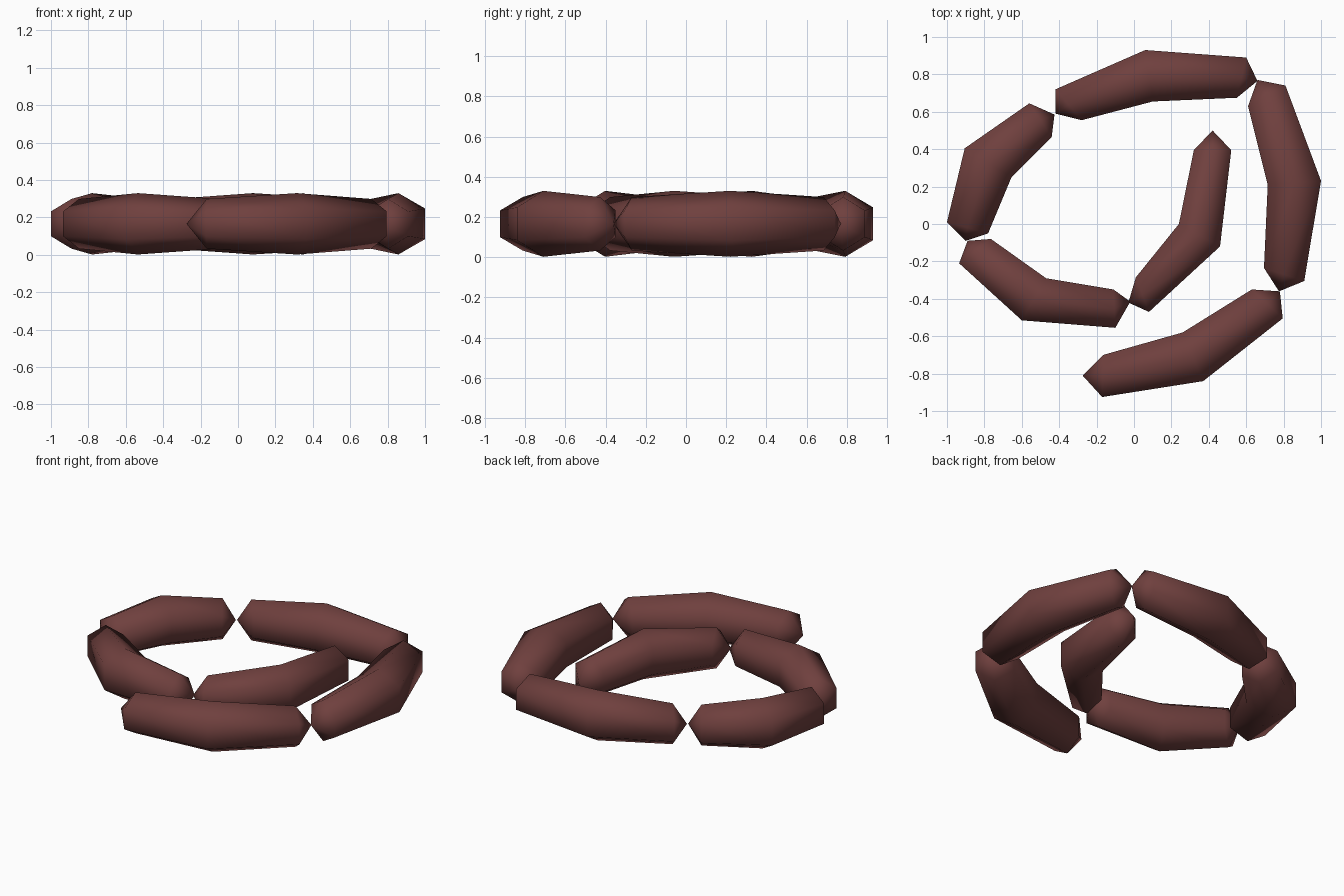
import bpy, bmesh, math
from mathutils import Vector

if "Cube" in bpy.data.objects:
    bpy.data.objects.remove(bpy.data.objects["Cube"])

meat = bpy.data.materials.new("sausage brown red")
meat.diffuse_color = (0.16, 0.051, 0.048, 1)
meat.use_nodes = True
meat.node_tree.nodes["Principled BSDF"].inputs["Base Color"].default_value = meat.diffuse_color

ZC = 0.166           # height of the centre line
R_MID, R_END = 0.164, 0.133
SIDES = 6            # hexagonal section with a point on top


def sausage(name, tip_a, rings, tip_b):
    """Each ring is (left x, left y, right x, right y) as seen from above."""
    bm = bmesh.new()
    loops = []
    for i, (x0, y0, x1, y1) in enumerate(rings):
        c = Vector(((x0 + x1) / 2, (y0 + y1) / 2, ZC))
        side = Vector((x1 - x0, y1 - y0, 0)) / 2 / math.cos(math.pi / 6)
        up = Vector((0, 0, R_MID if i == 1 else R_END))
        loops.append([bm.verts.new(c + side * math.sin(k * math.tau / SIDES)
                                   + up * math.cos(k * math.tau / SIDES))
                      for k in range(SIDES)])
    a = bm.verts.new((*tip_a, ZC))
    b = bm.verts.new((*tip_b, ZC))
    for k in range(SIDES):
        n = (k + 1) % SIDES
        bm.faces.new((a, loops[0][n], loops[0][k]))
        for p, q in zip(loops, loops[1:]):
            bm.faces.new((p[k], p[n], q[n], q[k]))
        bm.faces.new((loops[-1][k], loops[-1][n], b))
    bmesh.ops.recalc_face_normals(bm, faces=bm.faces)
    for f in bm.faces:
        f.smooth = True
    me = bpy.data.meshes.new(name)
    bm.to_mesh(me)
    bm.free()
    me.materials.append(meat)
    bpy.context.collection.objects.link(bpy.data.objects.new(name, me))


# Links of the chain, from the outer free end round to the inner free end
sausage("sausage_front", (-0.275, -0.81),
        [(-0.165, -0.70, -0.17, -0.925), (0.26, -0.58, 0.37, -0.84),
         (0.63, -0.35, 0.795, -0.505)], (0.78, -0.36))
sausage("sausage_right", (0.775, -0.36),
        [(0.695, -0.235, 0.91, -0.305), (0.715, 0.21, 1.0, 0.23),
         (0.61, 0.63, 0.81, 0.74)], (0.66, 0.77))
sausage("sausage_back", (0.66, 0.765),
        [(0.55, 0.675, 0.60, 0.89), (0.10, 0.655, 0.06, 0.93),
         (-0.28, 0.555, -0.42, 0.72)], (-0.42, 0.59))
sausage("sausage_left_back", (-0.425, 0.585),
        [(-0.44, 0.465, -0.56, 0.645), (-0.655, 0.25, -0.905, 0.405),
         (-0.78, -0.05, -1.0, 0.01)], (-0.90, -0.09))
sausage("sausage_left_front", (-0.89, -0.09),
        [(-0.765, -0.08, -0.935, -0.21), (-0.47, -0.29, -0.60, -0.515),
         (-0.11, -0.35, -0.10, -0.555)], (-0.02, -0.415))
sausage("sausage_inner", (-0.03, -0.42),
        [(0.01, -0.285, 0.08, -0.47), (0.24, 0.0, 0.46, -0.12),
         (0.32, 0.395, 0.52, 0.395)], (0.42, 0.50))
